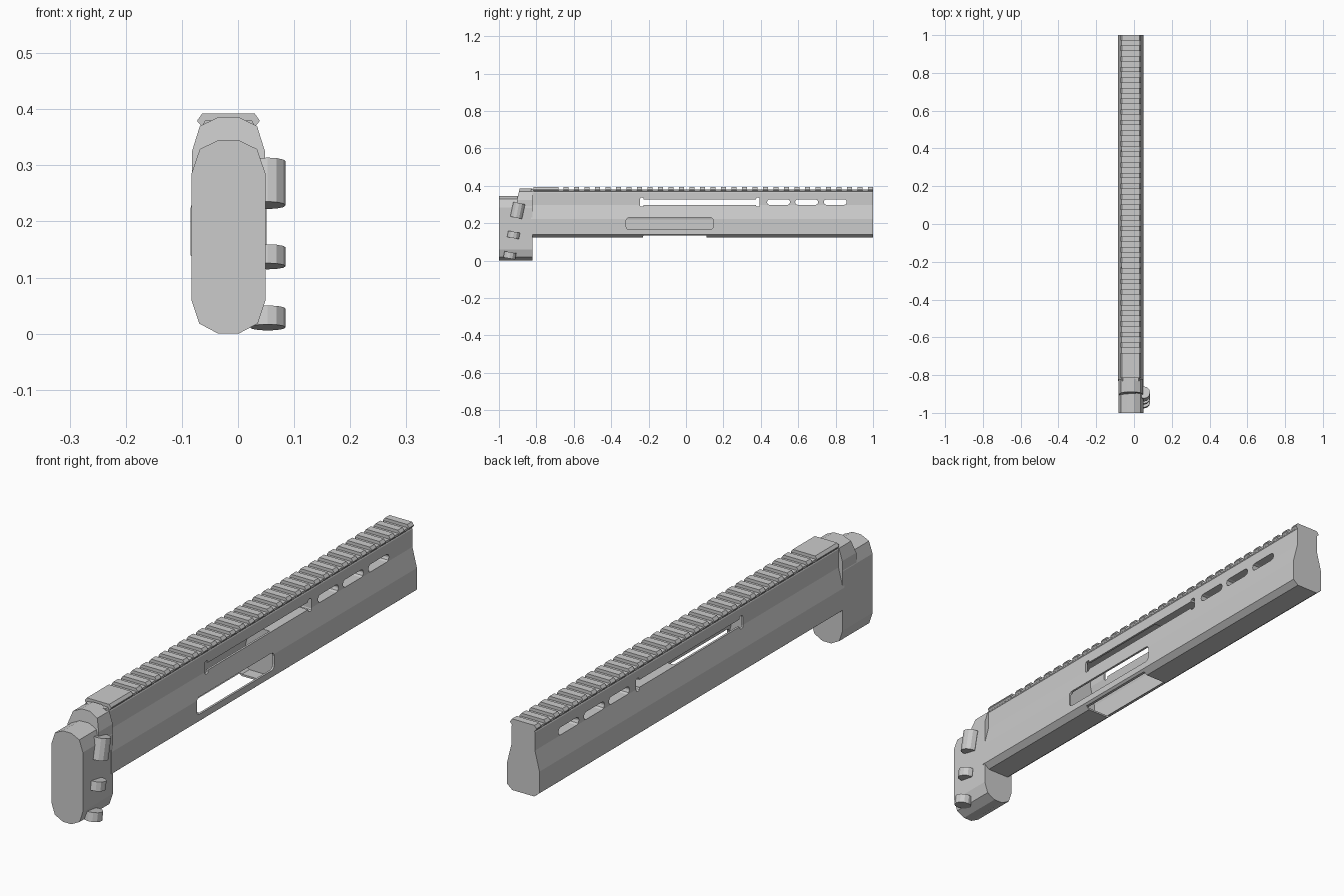
import bpy, bmesh, math

if "Cube" in bpy.data.objects:
    bpy.data.objects.remove(bpy.data.objects["Cube"])

CX = -0.017  # centre line of the body


def prism(name, outline, axis, a, b):
    """Extrude a 2D outline along x (outline is y,z) or y (outline is x,z)."""
    bm = bmesh.new()
    place = (lambda p, d: (d, p[0], p[1])) if axis == 'x' else (lambda p, d: (p[0], d, p[1]))
    lo = [bm.verts.new(place(p, a)) for p in outline]
    hi = [bm.verts.new(place(p, b)) for p in outline]
    n = len(outline)
    bm.faces.new(lo)
    bm.faces.new(hi)
    for i in range(n):
        bm.faces.new((lo[i], lo[(i + 1) % n], hi[(i + 1) % n], hi[i]))
    bmesh.ops.recalc_face_normals(bm, faces=bm.faces)
    me = bpy.data.meshes.new(name)
    bm.to_mesh(me)
    bm.free()
    ob = bpy.data.objects.new(name, me)
    bpy.context.collection.objects.link(ob)
    return ob


def mirrored(half):
    """Half outline (offset from the centre line, z), bottom to top, made whole."""
    return [(CX + x, z) for x, z in half] + [(CX - x, z) for x, z in reversed(half)]


def rounded(y0, y1, z0, z1, r, steps=3):
    pts = []
    corners = ((y1 - r, z1 - r, 0), (y0 + r, z1 - r, 90), (y0 + r, z0 + r, 180), (y1 - r, z0 + r, 270))
    for cy, cz, start in corners:
        for i in range(steps + 1):
            t = math.radians(start + 90 * i / steps)
            pts.append((cy + r * math.cos(t), cz + r * math.sin(t)))
    return pts


def cut(target, cutter):
    mod = target.modifiers.new("cut", 'BOOLEAN')
    mod.operation, mod.solver, mod.object = 'DIFFERENCE', 'EXACT', cutter
    bpy.context.view_layer.objects.active = target
    bpy.ops.object.modifier_apply(modifier=mod.name)
    bpy.data.objects.remove(cutter)


# Long body with narrow upper part
body = prism("body", mirrored([(0.046, 0.122), (0.068, 0.14), (0.068, 0.222), (0.049, 0.297),
                               (0.049, 0.365), (0.042, 0.38)]), 'y', -0.83, 1.0)

# Inner cavity and the opening underneath
cut(body, prism("cavity", mirrored([(0.044, 0.129), (0.06, 0.142), (0.06, 0.22), (0.041, 0.295),
                                    (0.041, 0.338)]), 'y', -0.325, 0.155))
cut(body, prism("bottom_cut", rounded(-0.23, 0.11, 0.08, 0.133, 0.002, 1), 'x', -0.2, 0.2))

# Side opening on the right only
cut(body, prism("side_cut", rounded(-0.32, 0.145, 0.165, 0.23, 0.016), 'x', CX + 0.03, 0.2))

# Long slot with wider ends, then three short slots
cut(body, prism("long_slot", rounded(-0.235, 0.385, 0.298, 0.326, 0.004, 1), 'x', -0.2, 0.2))
for y in (-0.236, 0.384):
    cut(body, prism("slot_end", rounded(y - 0.01, y + 0.01, 0.288, 0.336, 0.007, 2), 'x', -0.2, 0.2))
for y in (0.495, 0.645, 0.798):
    cut(body, prism("short_slot", rounded(y - 0.061, y + 0.061, 0.298, 0.327, 0.012, 2), 'x', -0.2, 0.2))

# Top rail: base strip, plain block and repeated teeth
prism("rail_base", mirrored([(0.044, 0.366), (0.05, 0.372), (0.05, 0.38)]), 'y', -0.815, 1.0)
tooth = mirrored([(0.046, 0.368), (0.055, 0.378), (0.055, 0.381), (0.047, 0.392)])
prism("rail_block", tooth, 'y', -0.815, -0.683)
pitch = 1.683 / 30
for i in range(30):
    end = -0.683 + pitch * (i + 1)
    prism(f"rail_tooth_{i + 1}", tooth, 'y', end - pitch / 2, end)


# Rear housing: tall rounded cap and the raised step behind it
def cap(top):
    return mirrored([(0.018, 0.0), (0.052, 0.018), (0.066, 0.06), (0.066, top - 0.06),
                     (0.051, top - 0.016), (0.018, top)])


prism("end_cap", cap(0.345), 'y', -1.0, -0.82)
step = prism("raised_step", mirrored([(0.045, 0.2), (0.065, 0.24), (0.065, 0.325), (0.051, 0.37), (0.018, 0.386)]),
             'y', -0.91, -0.82)
for v in step.data.vertices:  # lean the front face
    if v.co.y < -0.9:
        v.co.y += max(0.0, (v.co.z - 0.3) * 0.25)

# Tilted knobs on the right side
for i, (y, z, h, tilt) in enumerate(((-0.9, 0.268, 0.08, 12), (-0.922, 0.137, 0.034, 10), (-0.942, 0.028, 0.034, 10))):
    bpy.ops.mesh.primitive_cylinder_add(vertices=12, radius=0.032, depth=h, location=(0.053, y, z),
                                        rotation=(-math.radians(tilt), 0, 0))
    bpy.context.object.name = f"knob_{i + 1}"
